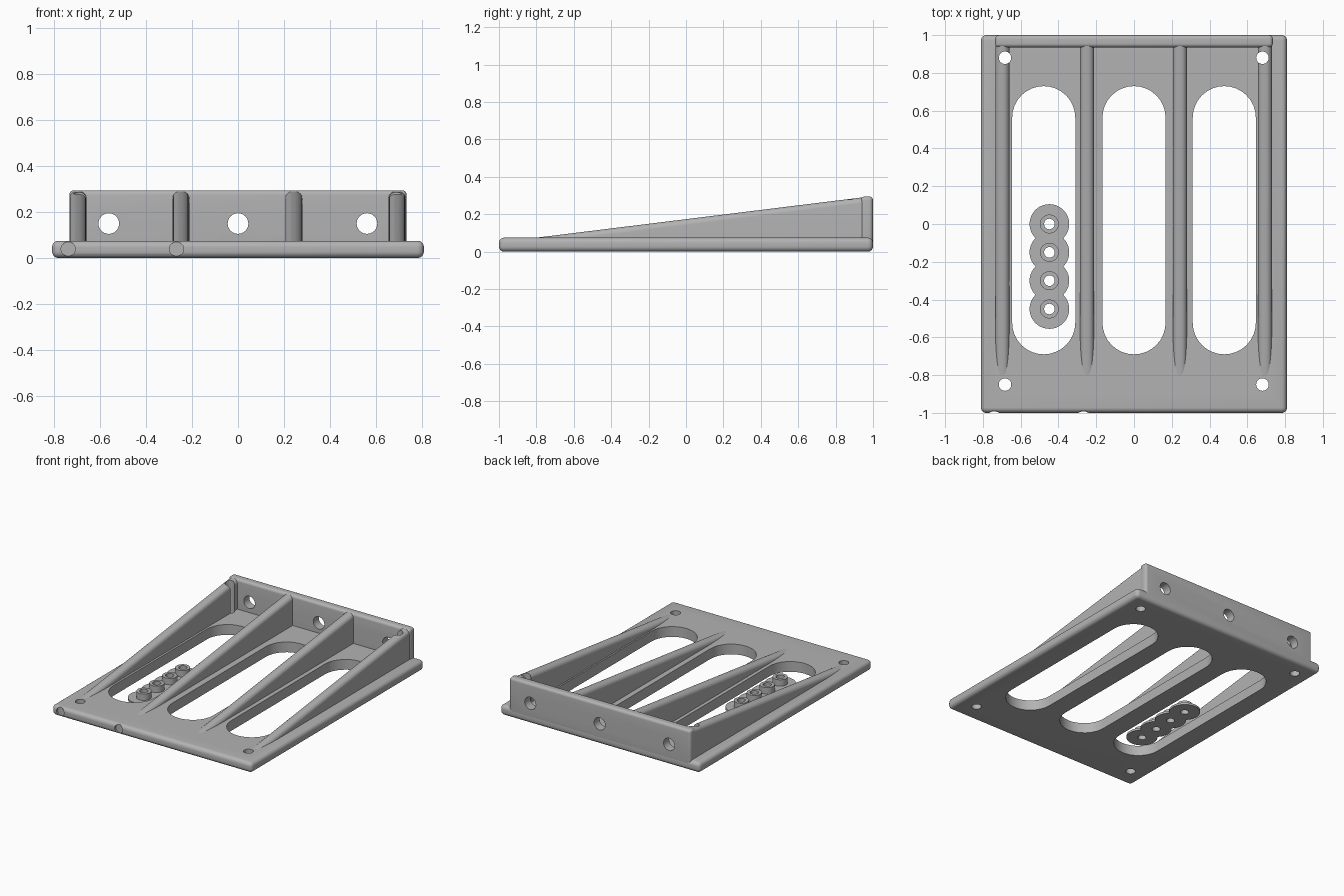
import bpy, bmesh
from math import pi, sin, cos, radians
from mathutils import Matrix, Vector

cube = bpy.data.objects.get("Cube")
if cube:
    bpy.data.objects.remove(cube)

GREY = (0.45, 0.45, 0.45, 1)
mat = bpy.data.materials.new("plain grey")
mat.use_nodes = True
mat.diffuse_color = GREY
bsdf = mat.node_tree.nodes["Principled BSDF"]
bsdf.inputs["Base Color"].default_value = GREY
bsdf.inputs["Roughness"].default_value = 0.6


def make(name, bm):
    bmesh.ops.recalc_face_normals(bm, faces=bm.faces[:])
    me = bpy.data.meshes.new(name)
    bm.to_mesh(me)
    bm.free()
    me.materials.append(mat)
    ob = bpy.data.objects.new(name, me)
    bpy.context.collection.objects.link(ob)
    return ob


def arc(cx, cy, r, a0, a1, n=16):
    """Points on an arc, angles in degrees."""
    return [(cx + r * cos(radians(a0 + (a1 - a0) * i / n)),
             cy + r * sin(radians(a0 + (a1 - a0) * i / n))) for i in range(n + 1)]


def prism(bm, ring, offset):
    """Extrude a closed ring of 3D points along an offset."""
    face = bm.faces.new([bm.verts.new(p) for p in ring])
    out = bmesh.ops.extrude_face_region(bm, geom=[face])
    verts = [g for g in out["geom"] if isinstance(g, bmesh.types.BMVert)]
    bmesh.ops.translate(bm, verts=verts, vec=Vector(offset))


def cylinder(bm, centre, r, depth, along_y=False, segments=32):
    m = Matrix.Translation(centre)
    if along_y:
        m = m @ Matrix.Rotation(pi / 2, 4, "X")
    bmesh.ops.create_cone(bm, cap_ends=True, segments=segments, radius1=r,
                          radius2=r, depth=depth, matrix=m)


def rounded_box(name, lo, hi, radius):
    lo, hi = Vector(lo), Vector(hi)
    bm = bmesh.new()
    bmesh.ops.create_cube(bm, size=1, matrix=Matrix.Translation((lo + hi) / 2)
                          @ Matrix.Diagonal((*(hi - lo), 1)))
    bmesh.ops.bevel(bm, geom=bm.edges[:], offset=radius, segments=6,
                    profile=0.5, affect="EDGES")
    return make(name, bm)


def cut(ob, cutter_bm):
    """Subtract the cutter solids and bake the result."""
    cutter = make("cutter", cutter_bm)
    cutter.hide_render = True
    mod = ob.modifiers.new("cut", "BOOLEAN")
    mod.operation, mod.solver, mod.object = "DIFFERENCE", "EXACT", cutter
    dg = bpy.context.evaluated_depsgraph_get()
    me = bpy.data.meshes.new_from_object(ob.evaluated_get(dg))
    ob.modifiers.clear()
    ob.data = me
    bpy.data.objects.remove(cutter)


def screw_holes(bm):
    for x in (-0.683, 0.68):
        for y in (-0.85, 0.88):
            cylinder(bm, (x, y, 0.2), 0.033, 0.8)


parts = []

# Base plate with three long slots, corner holes and two front dimples
base = rounded_box("base_plate", (-0.81, -1, 0), (0.81, 1, 0.075), 0.028)
bm = bmesh.new()
for x in (-0.478, 0, 0.478):
    ring = arc(x, 0.563, 0.167, 0, 180) + arc(x, -0.523, 0.167, 180, 360)
    prism(bm, [(px, py, -0.1) for px, py in ring], (0, 0, 0.3))
screw_holes(bm)
for x in (-0.74, -0.268):
    cylinder(bm, (x, -1.035, 0.039), 0.031, 0.1, along_y=True)
cut(base, bm)
parts.append(base)

# Back wall with three round holes
wall = rounded_box("back_wall", (-0.735, 0.935, 0.02), (0.735, 0.9995, 0.295), 0.02)
bm = bmesh.new()
for x in (-0.563, 0, 0.562):
    cylinder(bm, (x, 0.97, 0.15), 0.045, 0.4, along_y=True)
cut(wall, bm)
parts.append(wall)

# Sloping ribs with rounded tops, running from the front up to the wall
Y0, Y1, BOTTOM, HALF, R = -0.82, 0.955, 0.02, 0.037, 0.031
SLOPE = 0.1235


def top_at(y):
    return 0.075 + SLOPE * (y + 0.8)


for name, x in (("right_outer_rib", -0.697), ("right_inner_rib", -0.249),
                ("left_inner_rib", 0.243), ("left_outer_rib", 0.693)):
    bm = bmesh.new()
    dome = (arc(x + HALF - R, -R, R, 0, 90, 8) + arc(x - HALF + R, -R, R, 90, 180, 8))
    ends = []
    for y in (Y0, Y1):
        ring = [(px, y, top_at(y) + dz) for px, dz in dome]
        ring += [(x - HALF, y, BOTTOM), (x + HALF, y, BOTTOM)]
        ends.append([bm.verts.new(p) for p in ring])
    for e in ends:
        bm.faces.new(e)
    n = len(ends[0])
    for i in range(n):
        j = (i + 1) % n
        bm.faces.new((ends[0][i], ends[0][j], ends[1][j], ends[1][i]))
    rib = make(name, bm)
    if "outer" in name:
        bm = bmesh.new()
        screw_holes(bm)
        cut(rib, bm)
    parts.append(rib)

# Row of flanged spacers lying in the right slot, turned from one profile
PROFILE = ((0.028, 0), (0.105, 0), (0.105, 0.015), (0.05, 0.015), (0.05, 0.062), (0.028, 0.062))
STEPS = 40
for k in range(4):
    bm = bmesh.new()
    rings = [[bm.verts.new((-0.448 + r * cos(2 * pi * i / STEPS),
                            -0.15 * k + r * sin(2 * pi * i / STEPS), z))
              for i in range(STEPS)] for r, z in PROFILE]
    for a, b in zip(rings, rings[1:] + rings[:1]):
        for i in range(STEPS):
            j = (i + 1) % STEPS
            bm.faces.new((a[i], a[j], b[j], b[i]))
    parts.append(make(f"spacer_{k + 1}", bm))

# Smooth the round surfaces, keep the hard edges
bpy.ops.object.select_all(action="DESELECT")
for ob in parts:
    ob.select_set(True)
bpy.context.view_layer.objects.active = parts[0]
bpy.ops.object.shade_smooth_by_angle(angle=radians(30))
